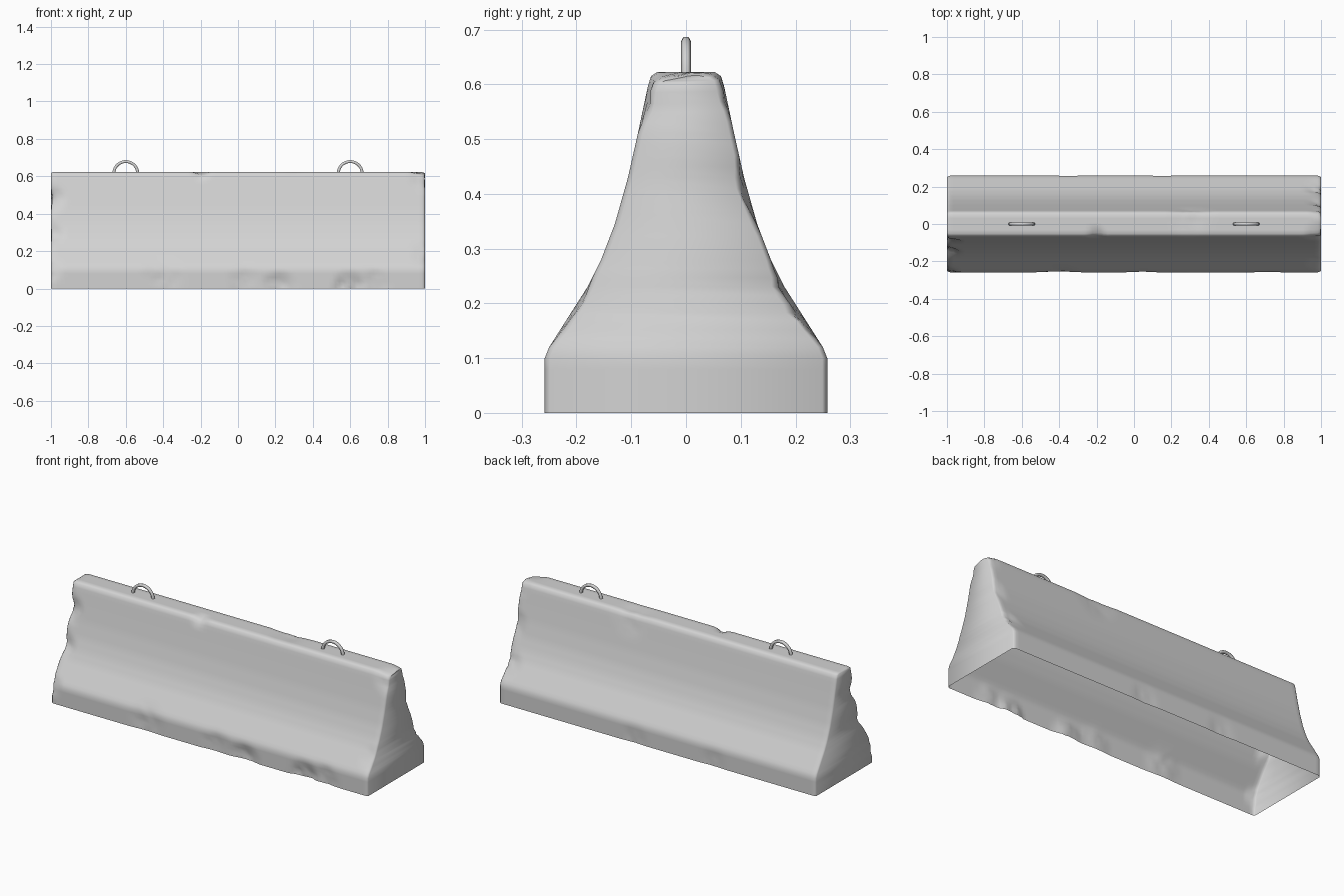
import bpy, bmesh, math
from mathutils import Vector, Matrix, noise

cube = bpy.data.objects.get("Cube")
if cube:
    bpy.data.objects.remove(cube, do_unlink=True)

# One plain concrete grey
concrete = bpy.data.materials.new("concrete_grey")
concrete.use_nodes = True
grey = (0.65, 0.65, 0.65, 1)
concrete.diffuse_color = grey
concrete.node_tree.nodes["Principled BSDF"].inputs["Base Color"].default_value = grey


def add_object(name, bm, angle):
    bmesh.ops.recalc_face_normals(bm, faces=bm.faces)
    mesh = bpy.data.meshes.new(name)
    bm.to_mesh(mesh)
    bm.free()
    mesh.materials.append(concrete)
    obj = bpy.data.objects.new(name, mesh)
    bpy.context.collection.objects.link(obj)
    bpy.ops.object.select_all(action='DESELECT')
    obj.select_set(True)
    bpy.context.view_layer.objects.active = obj
    bpy.ops.object.shade_smooth_by_angle(angle=math.radians(angle))


# Half profile of the barrier: (half width, height), foot to crown
KEYS = [(.258, 0), (.258, .1), (.25, .12), (.18, .23), (.155, .28), (.13, .345),
        (.106, .43), (.088, .51), (.07, .595), (.064, .615), (.052, .623), (.01, .623)]
half = []
for (y0, z0), (y1, z1) in zip(KEYS, KEYS[1:]):
    steps = max(1, round(math.hypot(y1 - y0, z1 - z0) / .02))
    half += [(y0 + (y1 - y0) * k / steps, z0 + (z1 - z0) * k / steps)
             for k in range(steps)]
half.append(KEYS[-1])

# Broken spots: centre, radius, depth
CHIPS = [
    ((.04, -.26, .03), .1, .007), ((.22, -.26, 0), .1, .014), ((.6, -.26, 0), .1, .018),
    ((.72, -.26, .02), .1, .008), ((-.4, -.26, .05), .12, .006),
    ((-.2, -.06, .62), .05, .011), ((.3, .06, .62), .13, .005),
    ((-.35, .26, .02), .09, .004), ((.15, .26, .02), .09, .004),
    ((-1, -.1, .48), .08, .02), ((-1, -.15, .29), .07, .02), ((-1, -.25, .1), .06, .012),
    ((1, -.07, .6), .09, .012), ((1, .19, .2), .09, .014), ((1, .11, .4), .07, .01),
    ((1, -.2, .18), .08, .008), ((1, .07, .6), .06, .008),
]


def weather(p):
    """Press a surface point inward where the concrete is chipped."""
    core = Vector((max(-.98, min(.98, p.x)), 0, min(p.z, .5)))
    inward = (core - p).normalized()
    depth = 0
    for centre, radius, amount in CHIPS:
        d = (p - Vector(centre)).length / radius
        if d < 1:
            rough = 1 + .7 * noise.noise(p * 30)
            depth = max(depth, amount * rough * min(1, 1.5 * (1 - d)))
    return p + inward * depth


# Barrier body: hollow shell open underneath, lofted along x, worn round at the ends
stations = [(-1, .009), (-.994, .003), (-.984, 0)]
count = 96
stations += [(-.965 + 1.93 * i / count, 0) for i in range(count + 1)]
stations += [(.984, 0), (.994, .003), (1, .009)]

bm = bmesh.new()
rings = []
for x, wear in stations:
    right = [(max(.005, y - wear), min(z, .623 - wear * .6)) for y, z in half]
    outline = right + [(-y, z) for y, z in reversed(right)]
    rings.append([bm.verts.new(weather(Vector((x, y, z)))) for y, z in outline])
n = len(rings[0])
for a, b in zip(rings, rings[1:]):
    for i in range(n - 1):
        bm.faces.new((a[i], a[i + 1], b[i + 1], b[i]))
# End caps, as strips from side to side
for ring in (rings[0], rings[-1]):
    for i in range(n // 2 - 1):
        bm.faces.new((ring[i], ring[i + 1], ring[n - 2 - i], ring[n - 1 - i]))
add_object("barrier_body", bm, 60)

# Lifting loops: a small ring swept over half a turn
for name, x in (("lifting_loop_right", -.6), ("lifting_loop_left", .6)):
    bm = bmesh.new()
    place = Matrix.Translation((x + .064, 0, .615))
    ring = bmesh.ops.create_circle(bm, segments=6, radius=.009, matrix=place)
    bmesh.ops.spin(bm, geom=ring["verts"] + bm.edges[:], cent=(x, 0, .615),
                   axis=(0, -1, 0), angle=math.pi, steps=14)
    add_object(name, bm, 65)
